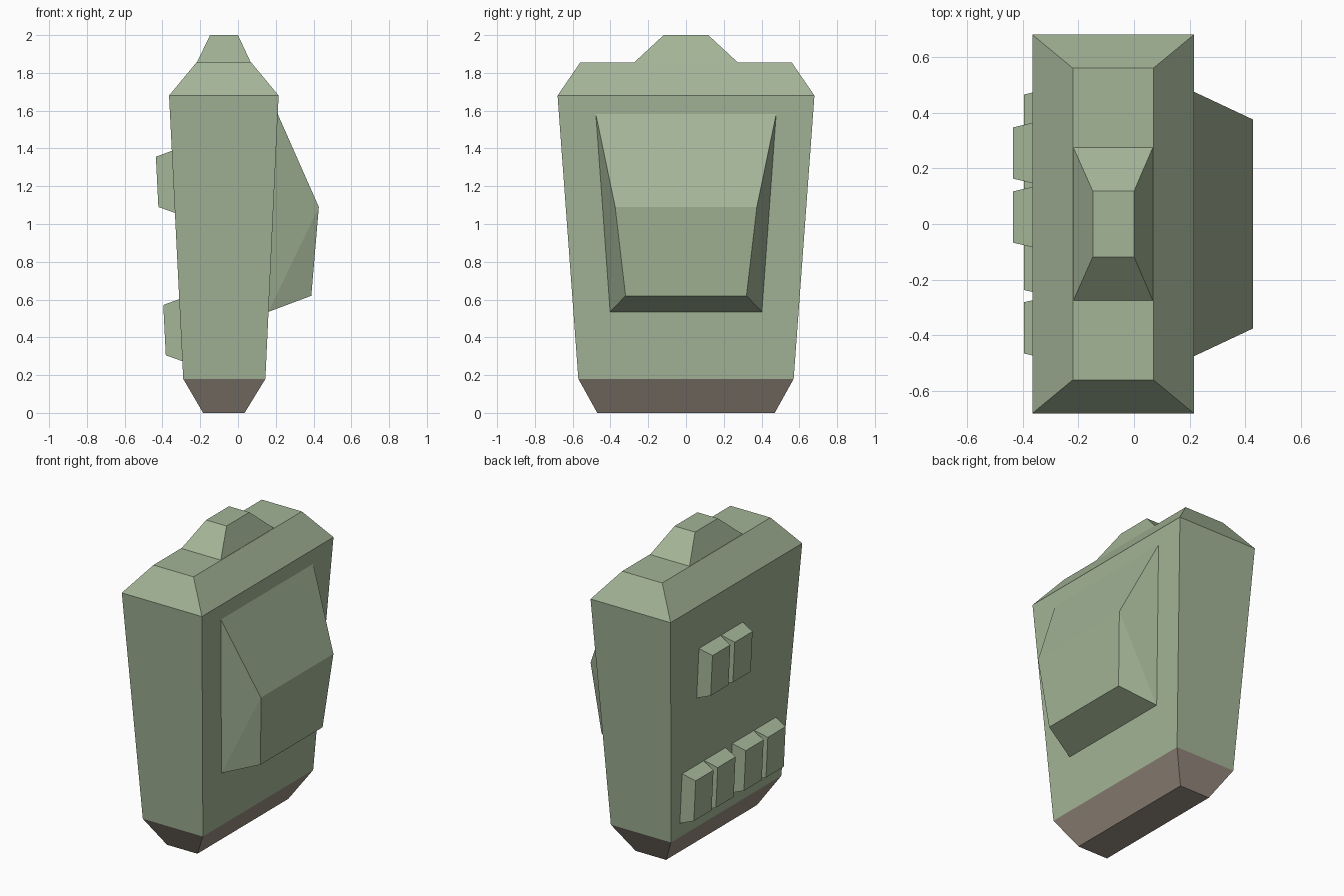
import bpy
import bmesh

cube = bpy.data.objects.get("Cube")
if cube:
    bpy.data.objects.remove(cube, do_unlink=True)


def make_material(name, rgb):
    mat = bpy.data.materials.new(name)
    mat.use_nodes = True
    mat.diffuse_color = (*rgb, 1)
    mat.node_tree.nodes["Principled BSDF"].inputs["Base Color"].default_value = (*rgb, 1)
    return mat


GREEN = make_material("sage_green_fabric", (0.37, 0.46, 0.31))
BROWN = make_material("brown_base", (0.33, 0.275, 0.225))


def loft(name, rings, materials, cap_start=True):
    """Join rings of corners with side faces and close the ends."""
    bm = bmesh.new()
    loops = [[bm.verts.new(p) for p in ring] for ring in rings]
    for a, b in zip(loops, loops[1:]):
        for i in range(len(a)):
            j = (i + 1) % len(a)
            bm.faces.new((a[i], a[j], b[j], b[i]))
    bm.faces.new(loops[-1])
    if cap_start:
        bm.faces.new(loops[0][::-1])
    bmesh.ops.recalc_face_normals(bm, faces=bm.faces[:])
    mesh = bpy.data.meshes.new(name)
    bm.to_mesh(mesh)
    bm.free()
    for mat in materials:
        mesh.materials.append(mat)
    obj = bpy.data.objects.new(name, mesh)
    bpy.context.collection.objects.link(obj)
    return obj


def level(x0, x1, half_y, z):
    return [(x0, -half_y, z), (x1, -half_y, z), (x1, half_y, z), (x0, half_y, z)]


# Tapered main body with a brown lower section
body = loft("pack_body", [
    level(-0.185, 0.035, 0.47, 0),
    level(-0.29, 0.145, 0.57, 0.18),
    level(-0.365, 0.215, 0.68, 1.68),
    level(-0.22, 0.07, 0.56, 1.855),
], [GREEN, BROWN])
for face in body.data.polygons:
    face.material_index = 1 if face.center.z < 0.15 else 0

# Raised handle block on top
loft("top_hump", [
    level(-0.22, 0.07, 0.28, 1.85),
    level(-0.148, 0, 0.118, 2.0),
], [GREEN])

# Large slanted pocket, split along its side creases
bm = bmesh.new()
profile = [(0.209, 0.478, 1.585), (0.428, 0.375, 1.09),
           (0.388, 0.32, 0.62), (0.161, 0.402, 0.535)]
sides = [[bm.verts.new((x, s * y, z)) for x, y, z in profile] for s in (-1, 1)]
near, far = sides
for i in range(3):
    bm.faces.new((near[i], near[i + 1], far[i + 1], far[i]))
for top, ridge, lower, base in sides:
    bm.faces.new((top, ridge, base))
    bm.faces.new((ridge, lower, base))
bm.faces.new((near[3], near[0], far[0], far[3]))
bmesh.ops.recalc_face_normals(bm, faces=bm.faces[:])
pocket_mesh = bpy.data.meshes.new("large_pocket")
bm.to_mesh(pocket_mesh)
bm.free()
pocket_mesh.materials.append(GREEN)
bpy.context.collection.objects.link(bpy.data.objects.new("large_pocket", pocket_mesh))


# Small bevelled pouches on the opposite face
def wall_x(z):
    return -0.29 - 0.05 * (z - 0.18)


def pouch(name, y, z):
    def ring(half_y, low, high, out):
        return [(wall_x(z + dz) - out, y + dy, z + dz)
                for dy, dz in ((-half_y, low), (half_y, low), (half_y, high), (-half_y, high))]
    loft(name, [ring(0.112, -0.165, 0.165, -0.002),
                ring(0.092, -0.133, 0.133, 0.086)], [GREEN], cap_start=False)


for i, y in enumerate((0.255, 0.025)):
    pouch(f"upper_pouch_{i + 1}", y, 1.223)
for i, y in enumerate((0.373, 0.145, -0.145, -0.373)):
    pouch(f"lower_pouch_{i + 1}", y, 0.438)
